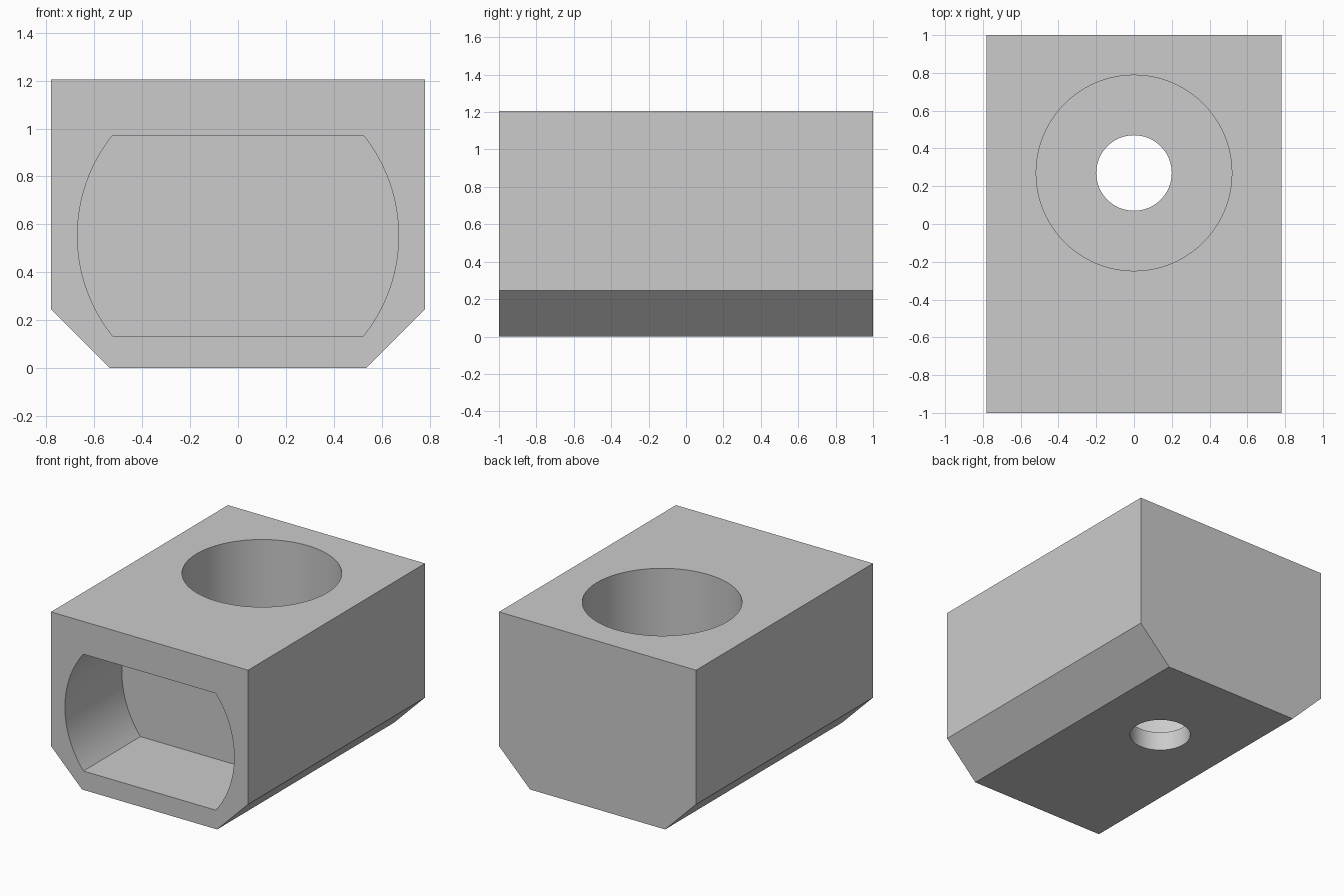
import bpy
import bmesh
import math
from mathutils import Vector

cube = bpy.data.objects.get("Cube")
if cube:
    bpy.data.objects.remove(cube, do_unlink=True)

HALF_WIDTH, HALF_DEPTH, HEIGHT = 0.78, 1.0, 1.205
CHAMFER = 0.245
FLOOR = 0.135
BORE_Y = 0.27

grey = bpy.data.materials.new("plain_grey")
grey.diffuse_color = (0.6, 0.6, 0.6, 1)
grey.use_nodes = True
grey.node_tree.nodes["Principled BSDF"].inputs["Base Color"].default_value = (0.6, 0.6, 0.6, 1)


def prism(name, points, direction):
    """Extrude a closed outline of 3D points along a direction."""
    bm = bmesh.new()
    face = bm.faces.new([bm.verts.new(p) for p in points])
    moved = bmesh.ops.extrude_face_region(bm, geom=[face])["geom"]
    verts = [v for v in moved if isinstance(v, bmesh.types.BMVert)]
    bmesh.ops.translate(bm, verts=verts, vec=Vector(direction))
    bmesh.ops.recalc_face_normals(bm, faces=bm.faces)
    mesh = bpy.data.meshes.new(name)
    bm.to_mesh(mesh)
    bm.free()
    mesh.materials.append(grey)
    obj = bpy.data.objects.new(name, mesh)
    bpy.context.collection.objects.link(obj)
    return obj


def round_cutter(name, radius, bottom, top, sides):
    """Upright cylinder on the bore axis."""
    angles = [2 * math.pi * i / sides for i in range(sides)]
    ring = [(radius * math.cos(a), BORE_Y + radius * math.sin(a), bottom) for a in angles]
    return prism(name, ring, (0, 0, top - bottom))


# Block with two chamfered lower edges
right_side = [(HALF_WIDTH - CHAMFER, 0), (HALF_WIDTH, CHAMFER), (HALF_WIDTH, HEIGHT)]
outline = right_side + [(-x, z) for x, z in reversed(right_side)]
block = prism("block", [(x, -HALF_DEPTH, z) for x, z in outline], (0, 2 * HALF_DEPTH, 0))

# Front pocket: a circle cut flat at top and bottom
radius, half_height, steps = 0.67, 0.418, 32
limit = math.asin(half_height / radius)
arc = [limit * (2 * i / steps - 1) for i in range(steps + 1)]
centre_z = FLOOR + half_height
pocket_outline = [(side * radius * math.cos(a), -1.2, centre_z + side * radius * math.sin(a))
                  for side in (1, -1) for a in arc]
pocket = prism("pocket_cutter", pocket_outline, (0, 0.845, 0))

# Wide bore from the top, narrow hole through its floor
bore = round_cutter("bore_cutter", 0.518, FLOOR, HEIGHT + 0.2, 96)
drain = round_cutter("hole_cutter", 0.2, -0.2, FLOOR + 0.2, 64)

bpy.ops.object.select_all(action="DESELECT")
block.select_set(True)
bpy.context.view_layer.objects.active = block
for cutter in (pocket, bore, drain):
    cutter.hide_render = True
    mod = block.modifiers.new(cutter.name, "BOOLEAN")
    mod.operation = "DIFFERENCE"
    mod.solver = "EXACT"
    mod.object = cutter
    bpy.ops.object.modifier_apply(modifier=mod.name)
    bpy.data.objects.remove(cutter, do_unlink=True)

# One colour, smooth bores, crisp edges
block.data.materials.clear()
block.data.materials.append(grey)
for poly in block.data.polygons:
    poly.material_index = 0
bpy.ops.object.shade_smooth_by_angle(angle=math.radians(30))
